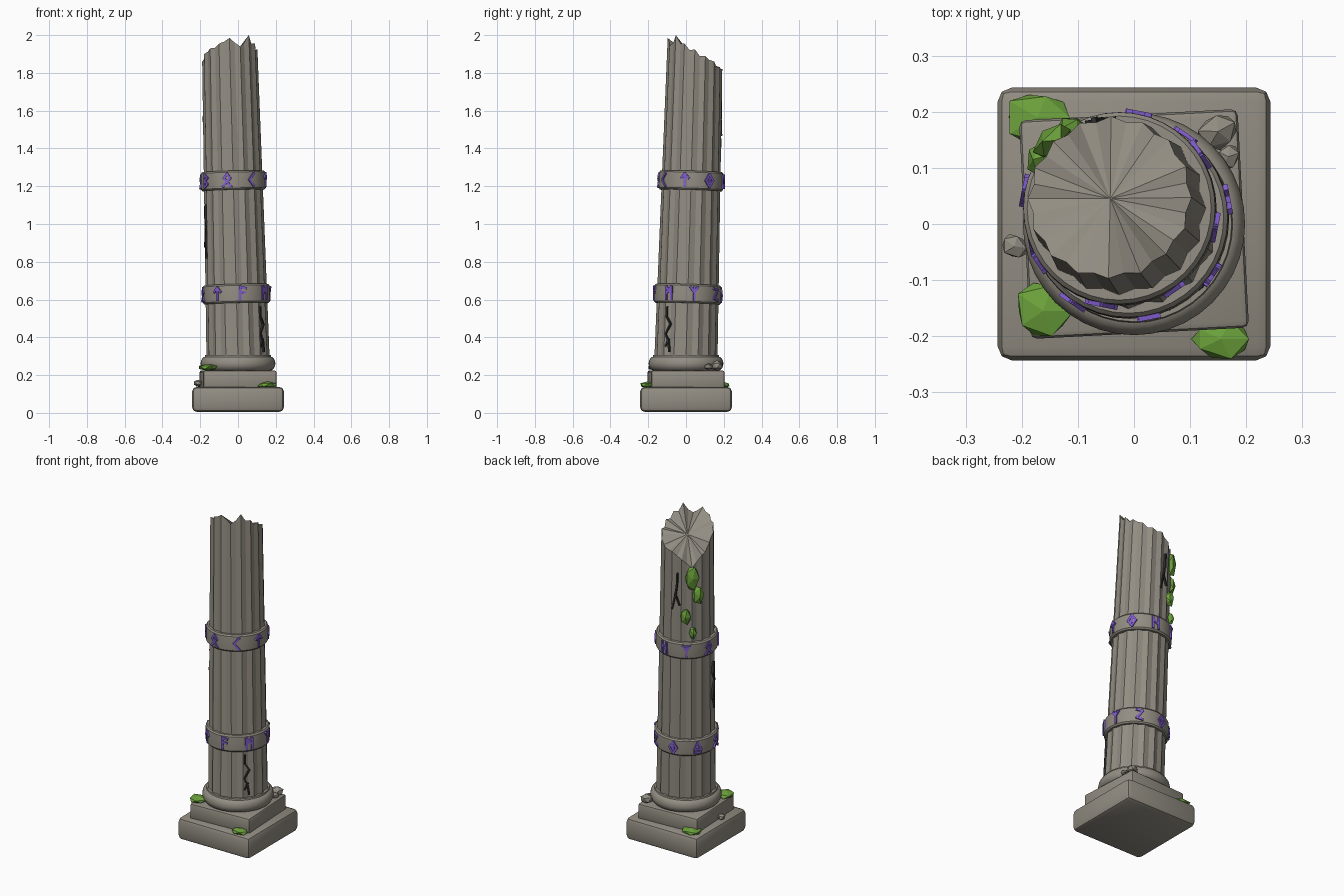
import bpy, bmesh, math, random
from mathutils import Vector, Matrix

if "Cube" in bpy.data.objects:
    bpy.data.objects.remove(bpy.data.objects["Cube"])

random.seed(4)


def material(name, rgb):
    m = bpy.data.materials.new(name)
    m.diffuse_color = (*rgb, 1)
    m.use_nodes = True
    m.node_tree.nodes["Principled BSDF"].inputs["Base Color"].default_value = m.diffuse_color
    return m


STONE = material("weathered_stone", (0.29, 0.268, 0.225))
MOSS = material("moss_green", (0.15, 0.36, 0.045))
RUNE = material("rune_purple", (0.22, 0.11, 0.62))
CRACK = material("crack_dark", (0.03, 0.03, 0.033))


def finish(bm, name, mat, smooth=False):
    bmesh.ops.recalc_face_normals(bm, faces=bm.faces[:])
    me = bpy.data.meshes.new(name)
    bm.to_mesh(me)
    bm.free()
    me.materials.append(mat)
    ob = bpy.data.objects.new(name, me)
    bpy.context.collection.objects.link(ob)
    if smooth:
        bpy.ops.object.select_all(action='DESELECT')
        ob.select_set(True)
        bpy.context.view_layer.objects.active = ob
        bpy.ops.object.shade_smooth_by_angle(angle=math.radians(35))
    return ob


# The column axis leans towards the back left
def axis(z):
    return Vector((-0.027 * (z - 0.3), 0.029 * (z - 0.3), z))


def shaft_radius(z):
    return 0.167 - 0.0125 * (z - 0.3)


def on_surface(az, z, r):
    """Frame with x along the surface, y up and z outward."""
    a = math.radians(az)
    n = Vector((math.cos(a), math.sin(a), 0))
    p = axis(z) + n * r
    m = Matrix(((-n.y, 0, n.x, p.x), (n.x, 0, n.y, p.y), (0, 1, 0, p.z), (0, 0, 0, 1)))
    return m


def stroke(bm, frame, a, b, width, depth):
    """Flat bar from a to b in the frame's plane."""
    a, b = Vector((*a, 0)), Vector((*b, 0))
    d = b - a
    m = (frame @ Matrix.Translation((a + b) / 2)
         @ Matrix.Rotation(math.atan2(d.y, d.x), 4, 'Z')
         @ Matrix.Diagonal((d.length + width * 0.7, width, depth, 1)))
    bmesh.ops.create_cube(bm, size=1, matrix=m)


def block(name, half, z0, z1, turn, bevel):
    bm = bmesh.new()
    bmesh.ops.create_cube(bm, size=1, matrix=Matrix.Translation((0, 0, (z0 + z1) / 2))
                          @ Matrix.Rotation(math.radians(turn), 4, 'Z')
                          @ Matrix.Diagonal((half * 2, half * 2, z1 - z0, 1)))
    bmesh.ops.bevel(bm, geom=bm.edges[:], offset=bevel, segments=2, profile=0.5, affect='EDGES')
    return finish(bm, name, STONE, True)


def lathe(name, profile, z, lean=True):
    bm = bmesh.new()
    n = 40
    base = axis(z)
    rot = Matrix.Rotation(0.04, 3, Vector((-0.029, -0.027, 0))) if lean else Matrix.Identity(3)
    rings = [[bm.verts.new(base + rot @ Vector((r * math.cos(i * math.tau / n),
                                                r * math.sin(i * math.tau / n), h)))
              for i in range(n)] for r, h in profile]
    for lo, hi in zip(rings, rings[1:]):
        for i in range(n):
            bm.faces.new((lo[i], lo[(i + 1) % n], hi[(i + 1) % n], hi[i]))
    bm.faces.new(rings[0])
    bm.faces.new(rings[-1])
    return finish(bm, name, STONE, True)


# Stepped base and rounded foot moulding
block("base_slab", 0.243, 0.005, 0.138, 0, 0.025)
block("upper_plinth", 0.195, 0.13, 0.225, 3, 0.012)
lathe("foot_moulding", [(0.165, -0.08), (0.186, -0.07), (0.196, -0.053), (0.198, -0.038),
                        (0.194, -0.02), (0.184, -0.006), (0.176, -0.003), (0.174, 0.006)], 0.3, False)

# Fluted shaft with a jagged broken top
RIM = [1.86, 1.90, 1.93, 1.955, 1.985, 1.94, 2.0, 1.955,
       1.925, 1.89, 1.86, 1.83, 1.82, 1.78, 1.73, 1.80]
bm = bmesh.new()
low, high = [], []
for i in range(32):
    a = -math.pi + i * math.tau / 32
    k = 1.0 if i % 2 == 0 else 0.945
    h = RIM[i // 2] if i % 2 == 0 else (RIM[i // 2] + RIM[(i // 2 + 1) % 16]) / 2 - random.uniform(0, 0.025)
    d = Vector((math.cos(a), math.sin(a), 0)) * k
    low.append(bm.verts.new(axis(0.29) + d * shaft_radius(0.29)))
    high.append(bm.verts.new(axis(h) + d * shaft_radius(h)))
tip = bm.verts.new(axis(1.87))
for i in range(32):
    j = (i + 1) % 32
    bm.faces.new((low[i], low[j], high[j], high[i]))
    bm.faces.new((high[i], high[j], tip))
bm.faces.new(low)
finish(bm, "fluted_shaft", STONE)

# Carved bands, each with eight symbols made from strokes on a unit grid
DIAMOND = [[(0, 1), (.8, 0), (0, -1), (-.8, 0), (0, 1)], [(0, .4), (0, -.4)]]
KNOT = [[(-.8, -1), (.6, .3), (0, 1), (-.6, .3), (.8, -1)]]
ANGLE = [[(.5, 1), (-.5, 0), (.5, -1)]]
ARROW = [[(0, -1), (0, 1)], [(-.7, .3), (0, 1), (.7, .3)]]
GATE = [[(-.6, -1), (-.6, 1)], [(.6, -1), (.6, 1)], [(-.6, .5), (.6, -.3)]]
CROSSED = [[(-.6, -1), (-.6, 1), (.6, -.1)], [(.6, -1), (.6, 1), (-.6, -.1)]]
FORK = [[(0, -1), (0, 1)], [(-.7, 1), (0, .2), (.7, 1)]]
FLAG = [[(-.5, -1), (-.5, 1), (.6, .8)], [(-.5, .2), (.5, .1)]]
BOLT = [[(-.6, .9), (.6, .7), (-.6, -.6), (.6, -.9)]]
TENT = [[(0, 1), (.7, -.3), (-.7, -.3), (0, 1)], [(-.7, -.8), (.7, -.8)]]
ZIGZAG = [[(-.5, -1), (-.5, 1), (.5, .5), (-.3, 0), (.5, -.5), (-.5, -1)]]
BANDS = {
    "lower": (0.628, 0.178, -124, [ARROW, FLAG, CROSSED, FORK, BOLT, DIAMOND, TENT, KNOT]),
    "upper": (1.228, 0.172, -146, [ZIGZAG, KNOT, ANGLE, ARROW, DIAMOND, GATE, FORK, KNOT]),
}
for label, (z, r, start, signs) in BANDS.items():
    lathe(label + "_band", [(r - .03, -.05), (r - .008, -.05), (r - .001, -.042), (r, -.02),
                            (r, .02), (r - .001, .042), (r - .008, .05), (r - .03, .05)], z)
    bm = bmesh.new()
    for i, sign in enumerate(signs):
        az = start + 45 * i
        a = math.radians(az)
        tilt = 0.027 * math.cos(a) - 0.029 * math.sin(a)
        frame = on_surface(az, z + tilt * r, r + 0.0015)
        for line in sign:
            pts = [(x * 0.028, y * 0.034) for x, y in line]
            for p, q in zip(pts, pts[1:]):
                stroke(bm, frame, p, q, 0.012, 0.009)
    finish(bm, label + "_band_symbols", RUNE)

# Dark jagged cracks, as thin bars on the shaft (offset along surface, height)
CRACKS = {
    "front_right_crack": (-37, 0.44, [[(-.012, .12), (-.012, .07), (.014, .03), (-.016, -.02),
                                       (.004, -.06), (.012, -.115)], [(.004, -.05), (-.014, -.085)]]),
    "left_crack": (196, 0.96, [[(.0, .14), (-.01, .08), (.012, .03), (-.008, -.03), (.008, -.14)],
                               [(-.008, -.03), (-.025, -.08)]]),
    "back_crack": (99, 1.58, [[(.012, .11), (.008, .03), (0, -.02), (-.02, -.11)],
                              [(0, -.02), (.025, -.08)]]),
}
for name, (az, z, lines) in CRACKS.items():
    bm = bmesh.new()
    for line in lines:
        for p, q in zip(line, line[1:]):
            frame = on_surface(az, z + (p[1] + q[1]) / 2, shaft_radius(z) - 0.004)
            mid = (p[1] + q[1]) / 2
            stroke(bm, frame, (p[0], p[1] - mid), (q[0], q[1] - mid), 0.009, 0.016)
    finish(bm, name, CRACK)


def lump(name, matrix, size, mat, jitter=0.15):
    """Faceted blob with uneven corners."""
    bm = bmesh.new()
    bmesh.ops.create_icosphere(bm, subdivisions=1, radius=1)
    for v in bm.verts:
        v.co *= 1 + random.uniform(-jitter, jitter)
    bm.transform(matrix @ Matrix.Diagonal((*size, 1)))
    return finish(bm, name, mat)


# Moss cushions on the base steps
for i, (x, y, z, sx, sy) in enumerate([(-.172, .19, .148, .062, .05), (-.162, -.155, .24, .055, .052),
                                       (.155, -.205, .148, .06, .038)]):
    lump(f"base_moss_{i + 1}", Matrix.Translation((x, y, z)), (sx, sy, 0.018), MOSS)

# Moss leaves hanging down the back left of the shaft
for i, (az, z, w, h) in enumerate([(135, 1.67, .046, .075), (148, 1.555, .04, .06),
                                   (122, 1.435, .03, .05), (136, 1.33, .022, .042)]):
    lump(f"shaft_moss_{i + 1}", on_surface(az, z, shaft_radius(z) + .004), (w, h, .024), MOSS)

# Broken stone chips
for i, (x, y, z, s) in enumerate([(.15, .165, .25, .042), (.168, .12, .245, .025), (-.213, -.04, .158, .027)]):
    lump(f"stone_chip_{i + 1}", Matrix.Translation((x, y, z)) @ Matrix.Rotation(i + .5, 4, 'Z'),
         (s, s * .8, s * .7), STONE, 0.1)
